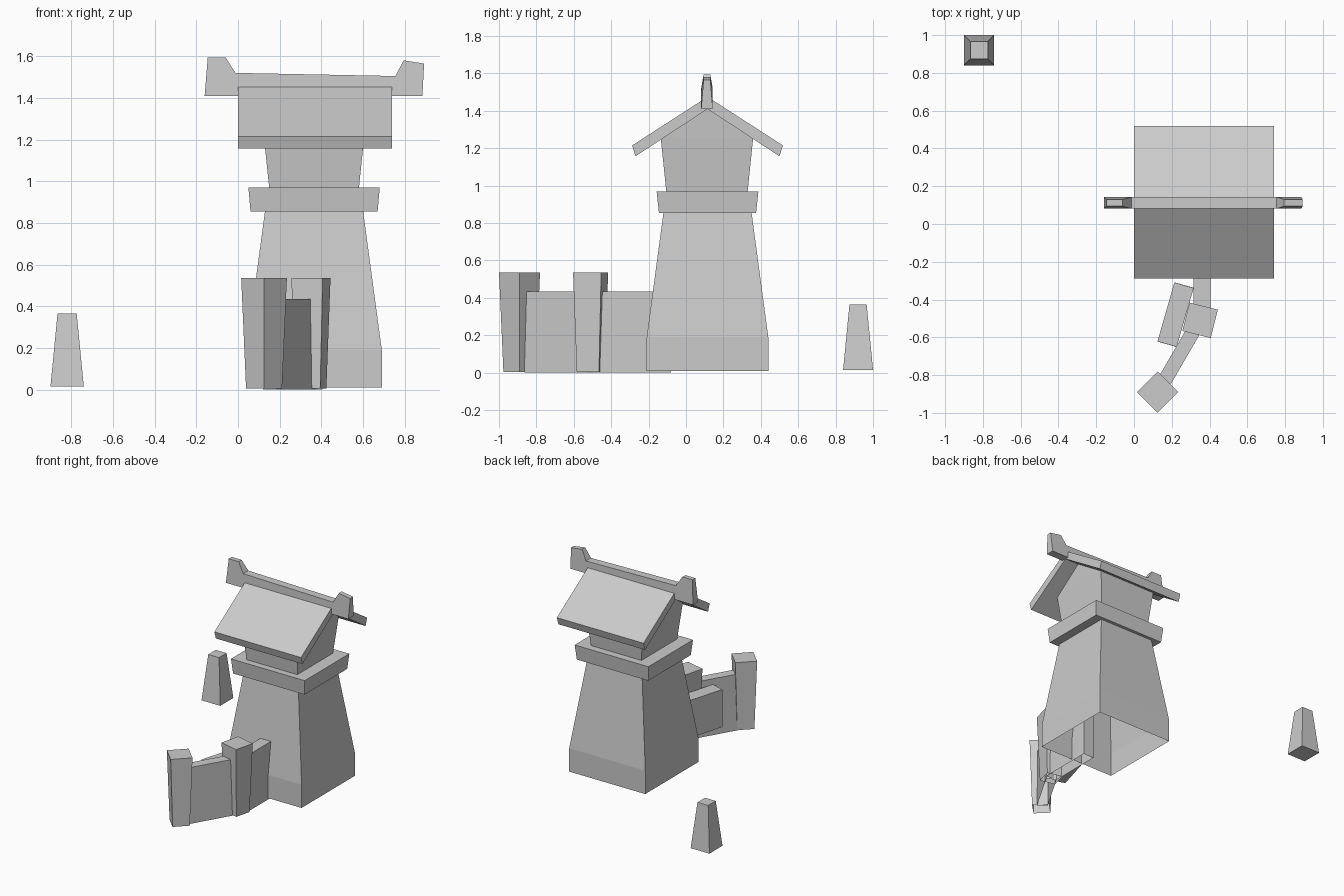
import bpy, bmesh
from math import radians, atan2, hypot, pi
from mathutils import Matrix

if "Cube" in bpy.data.objects:
    bpy.data.objects.remove(bpy.data.objects["Cube"])

TX, TY = 0.365, 0.115   # tower axis


def finish(name, bm):
    bmesh.ops.remove_doubles(bm, verts=bm.verts, dist=0.0005)
    bmesh.ops.recalc_face_normals(bm, faces=bm.faces)
    me = bpy.data.meshes.new(name)
    bm.to_mesh(me)
    bm.free()
    ob = bpy.data.objects.new(name, me)
    bpy.context.collection.objects.link(ob)
    return ob


def stack(name, cx, cy, sections, angle=0.0, open_bottom=False):
    """Rectangular sections (z, half x, half y) joined from bottom to top."""
    bm = bmesh.new()
    rings = [[bm.verts.new((sx * hx, sy * hy, z))
              for sx, sy in ((-1, -1), (1, -1), (1, 1), (-1, 1))]
             for z, hx, hy in sections]
    for a, b in zip(rings, rings[1:]):
        for i in range(4):
            j = (i + 1) % 4
            bm.faces.new((a[i], a[j], b[j], b[i]))
    if sections[-1][2] > 0:
        bm.faces.new(rings[-1])
    if not open_bottom:
        bm.faces.new(rings[0][::-1])
    bm.transform(Matrix.Translation((cx, cy, 0)) @ Matrix.Rotation(angle, 4, 'Z'))
    return finish(name, bm)


def extrude(name, front, back):
    """Solid between two matching outlines of 3D points."""
    bm = bmesh.new()
    a = [bm.verts.new(p) for p in front]
    b = [bm.verts.new(p) for p in back]
    bm.faces.new(a)
    bm.faces.new(b[::-1])
    for i in range(len(a)):
        j = (i + 1) % len(a)
        bm.faces.new((a[i], b[i], b[j], a[j]))
    return finish(name, bm)


def wall(name, p, q, width, height):
    dx, dy = q[0] - p[0], q[1] - p[1]
    h = hypot(dx, dy) / 2
    stack(name, (p[0] + q[0]) / 2, (p[1] + q[1]) / 2,
          [(0, width / 2, h), (height, width / 2, h)],
          atan2(dy, dx) - pi / 2, True)


# Tower
stack("tower_body", TX, TY, [(0.01, 0.325, 0.325), (0.19, 0.325, 0.325),
                             (0.86, 0.235, 0.235)], open_bottom=True)
stack("tower_ledge", TX, TY, [(0.855, 0.305, 0.26), (0.97, 0.315, 0.272)])
stack("gabled_cabin", TX, TY - 0.003, [(0.965, 0.215, 0.217), (1.255, 0.245, 0.247),
                                       (1.415, 0.257, 0)])

# Roof: folded slab
prof = [(-0.403, 1.215), (0, 1.475), (0.403, 1.215),
        (0.385, 1.157), (0, 1.41), (-0.385, 1.157)]
extrude("roof", [(0.0, 0.115 + y, z) for y, z in prof],
        [(0.74, 0.115 + y, z) for y, z in prof])

# Ridge beam with raised, narrowed ends
beam = [(-0.16, 1.41), (0.885, 1.41), (0.893, 1.565), (0.795, 1.58), (0.755, 1.505),
        (-0.012, 1.52), (-0.06, 1.595), (-0.145, 1.595)]
half = lambda z: 0.018 if z > 1.55 else 0.031
extrude("ridge_beam", [(x, 0.112 - half(z), z) for x, z in beam],
        [(x, 0.112 + half(z), z) for x, z in beam])

# Fence wall with two posts
for name, x, y, ang in (("end_post", 0.125, -0.89, 45), ("middle_post", 0.35, -0.51, -14)):
    stack(name, x, y, [(0.005, 0.061, 0.061), (0.535, 0.0775, 0.0775)], radians(ang), True)
wall("outer_wall", (0.153, -0.845), (0.348, -0.51), 0.075, 0.435)
wall("inner_wall", (0.36, -0.50), (0.36, -0.08), 0.09, 0.435)

# Slab behind the wall
stack("side_slab", 0.22, -0.48, [(0.10, 0.053, 0.163), (0.39, 0.053, 0.162)], radians(-16))

# Lone marker post
stack("marker_post", -0.82, 0.92, [(0.015, 0.08, 0.08), (0.365, 0.046, 0.046)])
